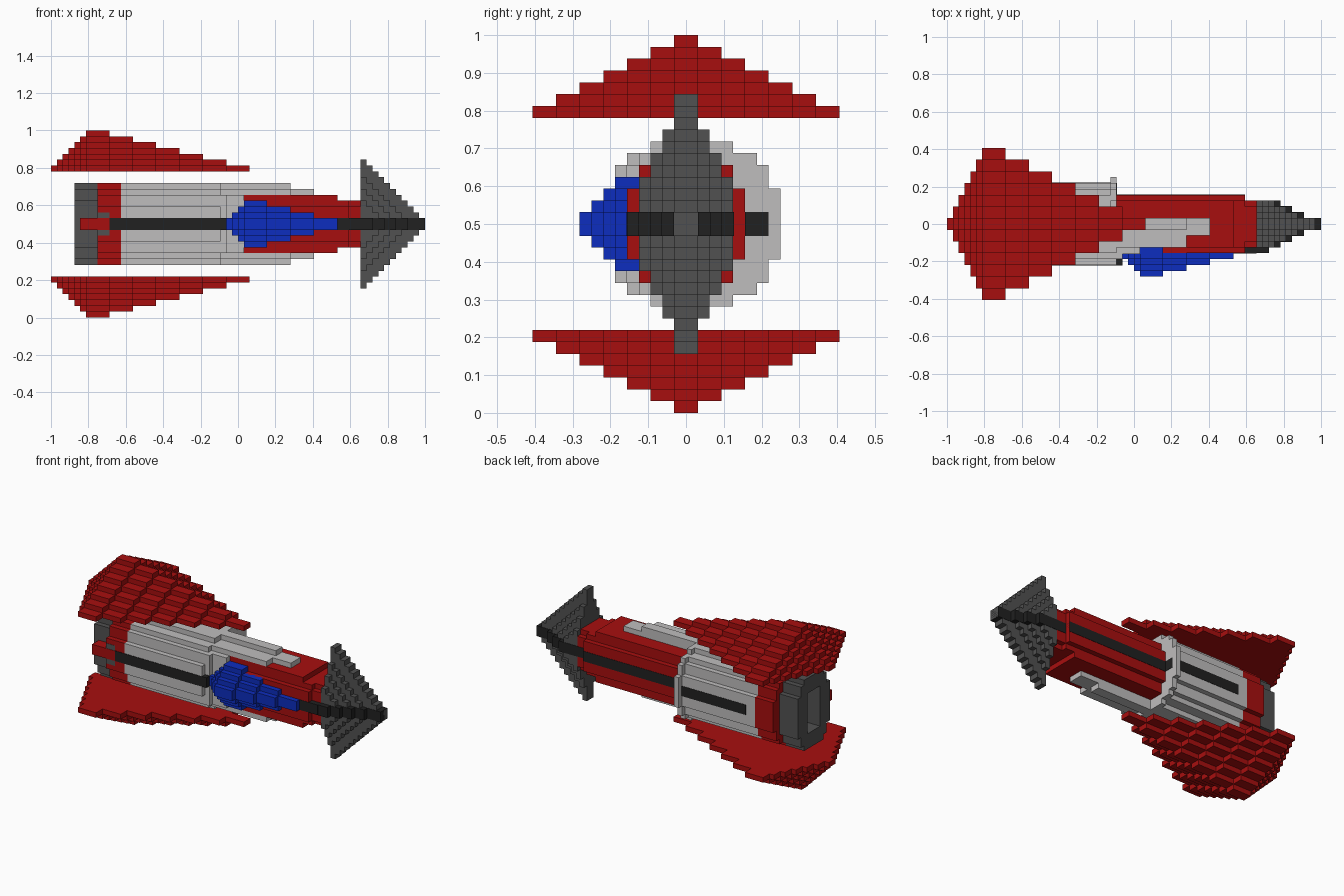
import bpy, bmesh
from mathutils import Matrix, Vector

if "Cube" in bpy.data.objects:
    bpy.data.objects.remove(bpy.data.objects["Cube"], do_unlink=True)

V = 1 / 32          # block size
E = 0.06            # stripe lift, in blocks


def material(name, rgb):
    m = bpy.data.materials.new(name)
    m.use_nodes = True
    m.diffuse_color = (*rgb, 1)
    m.node_tree.nodes["Principled BSDF"].inputs["Base Color"].default_value = (*rgb, 1)
    return m


RED = material("red", (0.39, 0.0045, 0.0045))
BLUE = material("blue", (0.004, 0.026, 0.52))
LIGHT = material("light_grey", (0.52, 0.51, 0.51))
DARK = material("dark_grey", (0.083, 0.083, 0.083))
BLACK = material("black", (0.015, 0.015, 0.015))


def build(name, mat, boxes):
    """Boxes are (x0, x1, y0, y1, z0, z1) in blocks; x from the tail, y and z from the axis."""
    bm = bmesh.new()
    for x0, x1, y0, y1, z0, z1 in boxes:
        size = Vector((x1 - x0, y1 - y0, z1 - z0)) * V
        mid = Vector(((x0 + x1) / 2 - 32, (y0 + y1) / 2, (z0 + z1) / 2 + 16)) * V
        bmesh.ops.create_cube(bm, size=1, matrix=Matrix.Translation(mid) @ Matrix.Diagonal((*size, 1)))
    me = bpy.data.meshes.new(name)
    bm.to_mesh(me)
    bm.free()
    me.materials.append(mat)
    ob = bpy.data.objects.new(name, me)
    bpy.context.collection.objects.link(ob)
    return ob


def section(x0, x1, steps):
    """Stepped round section: (y0, y1, half height) boxes nested in each other."""
    return [(x0, x1, a, b, -h, h) for a, b, h in steps]


def terrace(x0, x1, levels):
    """Terraced half pyramid: yields layer, row, start and end along x."""
    for k in range(levels):
        for j in range(levels - k):
            yield k, j, x0 + k + j, x1 - 4 * (k + j)


# Upper and lower terraced fins
for name, s in (("upper_fin", 1), ("lower_fin", -1)):
    boxes = []
    for k, j, a, b in terrace(0, 34, 7):
        z = sorted((s * (9 + k), s * (10 + k)))
        boxes.append((a, b, -2 * j - 1, 2 * j + 1, *z))
    build(name, RED, boxes)

# Main hull, tail ring and collar
HULL = [(-3, 3, 7), (-5, 5, 6), (-6, 6, 5), (-7, 7, 3)]
build("hull", LIGHT, section(12, 28, HULL))
build("tail_ring", RED, section(8, 12, HULL))
build("collar", LIGHT, section(28, 29, [(-3, 4, 7), (-5, 6, 6), (-6, 7, 5), (-7, 8, 3)]))

# Hollow nozzle with a red core
nozzle = []
for s in (1, -1):
    for a, b, h in ((2, 4, 6), (4, 5, 4)):
        nozzle.append((4, 8, *sorted((s * a, s * b)), -h, h))
    nozzle.append((4, 8, -2, 2, *sorted((s * 4, s * 7))))
    nozzle.append((4, 8, -3, 3, *sorted((s * 6, s * 7))))
build("nozzle", DARK, nozzle)
build("nozzle_core", RED, [(7, 8, -2, 2, -4, 4)])

# Tail bracket on the front side
build("bracket_plate", DARK, [(8, 10, -7 - E, -6, -2, 2)])
build("bracket_bar", RED, [(5, 10, -7 - 2 * E, -5, -1, 1)])

# Fuselage
build("fuselage", RED, section(29, 49, [(-4, 4, 5), (-5, 5, 3)])
      + section(49, 51, [(-4, 4, 4), (-5, 5, 3)])
      + section(51, 53, [(-3, 3, 4), (-4, 4, 3)]))

# Light shoulder and tapering ridges above and below
shoulder = section(29, 30, [(-6, -4, 5)]) + section(29, 33, [(-5.1, -2, 5)])
for s in (1, -1):
    for x1, y0, y1, z0, z1 in ((41, -4, -2, 5, 6), (45, -2, 1, 5, 6), (41, -1, 1, 6, 7)):
        shoulder.append((29, x1, y0, y1, *sorted((s * z0, s * z1))))
build("shoulder_ridges", LIGHT, shoulder)

# Canopy: terraced half pyramid facing the front
canopy = [(a, b, -6 - k, -5 - k, -j - 1, j + 1) for k, j, a, b in terrace(30, 49, 4)]
canopy += [(a, b, -5.15, -4, -j - 1, j + 1) for k, j, a, b in terrace(30, 49, 4) if k == 0]
build("canopy", BLUE, canopy)

# Nose cone, flattened and stepped, with a black centre band
REACH = {1: 11, 2: 8, 3: 6, 4: 4}
cone, band = [], []
for i in range(53, 64):
    widths = [w for w, h in REACH.items() if h > i - 53]
    for w in widths:
        h = REACH[w] - (i - 53)
        cone.append((i, i + 1, -w, w, -h, h))
    w = max(widths)
    front = 5 if i < 55 else w + E
    band.append((i, min(i + 1 + E, 64), -front, w + E, -1 - E / 2, 1 + E / 2))
build("nose_cone", DARK, cone)
build("nose_band", BLACK, band)

# Side stripes
build("front_stripe", BLACK, [(10, 28, -7 - 1.5 * E, -6.5, -1, 1),
                              (28, 30, -7 - E, -5, -1, 1),
                              (45, 53, -5 - E, -4, -1, 1)])
build("back_stripe", BLACK, [(14, 28, 6.5, 7 + E, -1, 1),
                             (28, 29 + E, 4, 7, -1, 1),
                             (29, 51, 4.5, 5 + E, -1, 1),
                             (51, 53, 3.5, 4 + E, -1, 1)])
